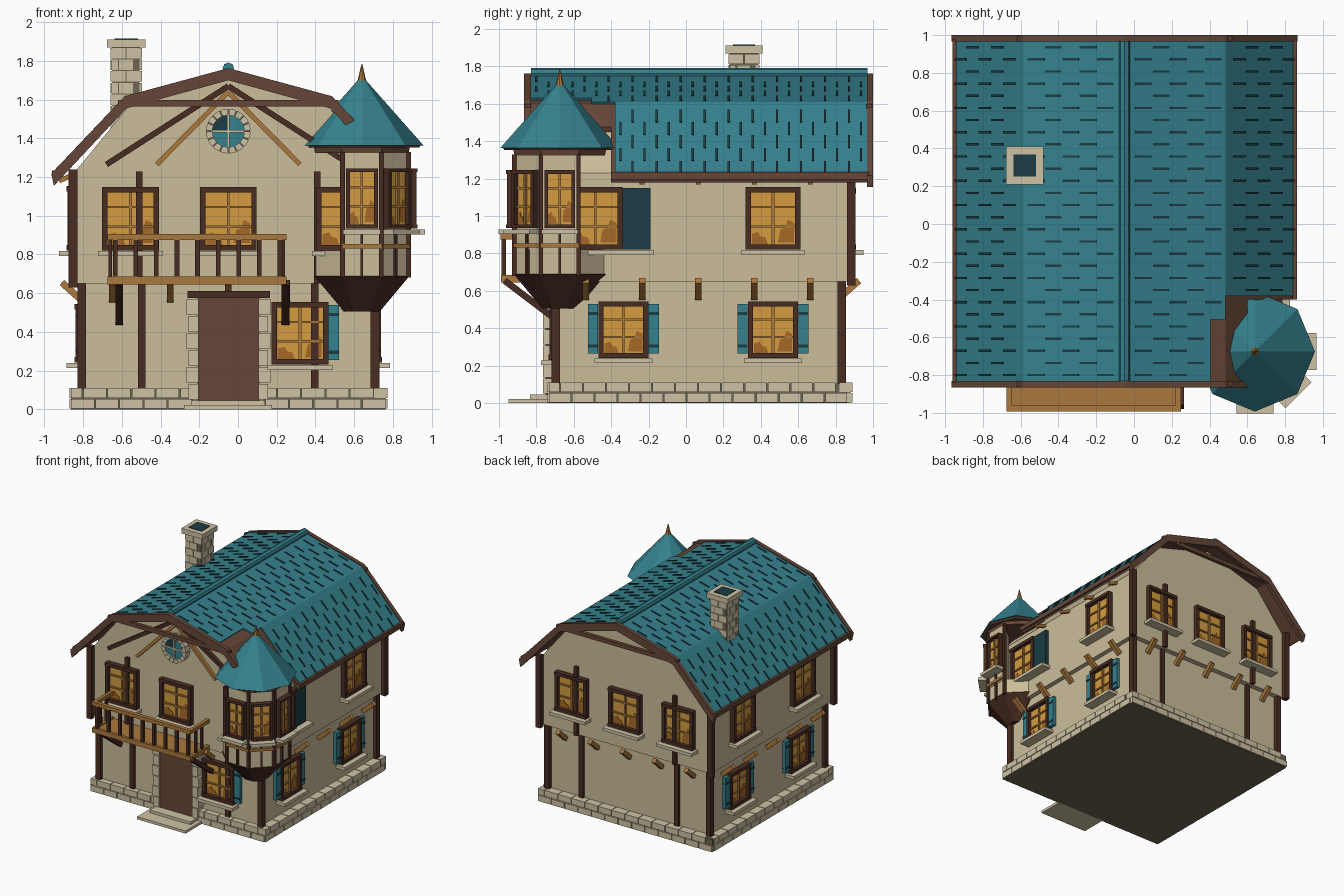
import bpy, bmesh, math
from mathutils import Matrix, Vector

if "Cube" in bpy.data.objects:
    bpy.data.objects.remove(bpy.data.objects["Cube"])

COLORS = {"plaster": "CABC99", "stone": "CCC1A2", "mortar": "6E6654", "roof_teal": "38808C",
          "slate_dark": "213F45", "timber": "66483A", "timber_dark": "4A3027", "timber_light": "AA783F",
          "glass_amber": "D29B42", "glass_orange": "A5682A"}
MATS, PARTS = {}, {}
for n, h in COLORS.items():
    MATS[n] = bpy.data.materials.new(n)
    MATS[n].diffuse_color = [(int(h[i:i + 2], 16) / 255) ** 2.2 for i in (0, 2, 4)] + [1]
I = Matrix.Identity(4)
CX, CY = -0.05, 0.065                    # middle of the house


def part(name, mat):
    return PARTS.setdefault(name, (bmesh.new(), mat))[0]


def box(name, mat, x0, x1, y0, y1, z0, z1, M=I):
    T = Matrix.Translation(((x0 + x1) / 2, (y0 + y1) / 2, (z0 + z1) / 2))
    bmesh.ops.create_cube(part(name, mat), size=1,
                          matrix=M @ T @ Matrix.Diagonal((x1 - x0, y1 - y0, z1 - z0, 1)))


def beam(name, mat, a, b, w, h, M=I):
    a, b = M @ Vector(a), M @ Vector(b)
    R = (b - a).to_track_quat('Y', 'Z').to_matrix().to_4x4()
    box(name, mat, -w / 2, w / 2, 0, (b - a).length, -h / 2, h / 2, Matrix.Translation(a) @ R)


def prism(name, mat, pts, vec, M=I):
    bm = part(name, mat)
    lo = [bm.verts.new(M @ Vector(p)) for p in pts]
    hi = [bm.verts.new(M @ (Vector(p) + Vector(vec))) for p in pts]
    bm.faces.new(lo)
    bm.faces.new(hi[::-1])
    for i in range(len(lo)):
        j = (i + 1) % len(lo)
        bm.faces.new((lo[i], hi[i], hi[j], lo[j]))


def section(name, mat, pts, y0, y1):     # x-z outline pushed along y, x measured from the ridge
    prism(name, mat, [(CX + x, y0, z) for x, z in pts], (0, y1 - y0, 0))


def cone(name, mat, c, z0, r0, z1, r1, n=8, turn=0):
    M = Matrix.Translation((c[0], c[1], (z0 + z1) / 2)) @ Matrix.Rotation(turn, 4, 'Z')
    bmesh.ops.create_cone(part(name, mat), cap_ends=True, segments=n, radius1=r0, radius2=r1,
                          depth=z1 - z0, matrix=M)


def side(deg, d):                        # wall frame: x along the wall, -y outward
    return (Matrix.Translation((CX, CY, 0)) @ Matrix.Rotation(math.radians(deg), 4, 'Z')
            @ Matrix.Translation((0, -d, 0)))


def window(M, x, w, z0, z1, shutters="", sill=0.035):
    M = M @ Matrix.Translation((x, 0, 0))
    h, f = w / 2, 0.028 if w > 0.2 else 0.02
    box("window_glass", "glass_amber", -h, h, -0.012, 0.01, z0, z1, M)
    for s in (-1, 1):
        box("window_frame", "timber_dark", s * h - f / 2, s * h + f / 2, -0.04, 0.01, z0, z1, M)
        # warm blotches on the panes
        b = [(0.2, .08), (.85, .08), (.85, .42), (.6, .48), (.5, .34), (.3, .3)]
        k = 1 if s > 0 else 0.55
        prism("window_glow", "glass_orange", [(s * h * u, -0.016, z0 + (z1 - z0) * v * k) for u, v in b],
              (0, 0.006, 0), M)
    for z in (z0, z1):
        box("window_frame", "timber_dark", -h - f / 2, h + f / 2, -0.045, 0.01, z - f / 2, z + f / 2, M)
    box("window_bars", "timber_light", -0.007, 0.007, -0.026, 0, z0, z1, M)
    for t in (0.36, 0.7):
        z = z0 + (z1 - z0) * t
        box("window_bars", "timber_light", -h, h, -0.024, 0, z - 0.006, z + 0.006, M)
    box("window_sill", "stone", -h - sill, h + sill, -0.085, 0.01, z0 - 0.042, z0 - 0.016, M)
    for s in shutters:
        a = (h + 0.015) if s == "r" else (-h - 0.07)
        box("shutter", "roof_teal", a, a + 0.055, -0.03, 0, z0 + 0.01, z1, M)
        for z in (z0 + 0.05, z1 - 0.05):
            box("shutter_hinge", "slate_dark", a, a + 0.055, -0.034, 0, z - 0.008, z + 0.008, M)


def bricks(name, M, half, z0, z1, rows, length, depth):
    rh, n = (z1 - z0) / rows, max(1, round(2 * half / length))
    for r in range(rows):
        cuts = [-half] + [-half + 2 * half * (i + 0.5 * (r % 2)) / n for i in range(n + 1)] + [half]
        for a, b in zip(cuts, cuts[1:]):
            if b - a > 0.02 and b <= half + 1e-4:
                box(name, "stone", a + 0.003, b - 0.003, 0, depth, z0 + r * rh + 0.003,
                    z0 + (r + 1) * rh - 0.003, M)


# Stone base
box("base_core", "mortar", -0.862, 0.762, -0.73, 0.88, 0, 0.105)
for deg, d, half in ((0, .805, .815), (90, .822, .80), (180, .825, .815), (270, .82, .80)):
    bricks("base_bricks", side(deg, d), half, 0, 0.112, 2, 0.125, 0.07)

# Walls, gables, posts and jetty struts
box("lower_wall", "plaster", -0.80, 0.70, -0.69, 0.82, 0.1, 0.65)
box("upper_wall", "plaster", -0.84, 0.74, -0.735, 0.865, 0.65, 1.23)
GABLE = [(-.79, 1.23), (.79, 1.23), (.52, 1.56), (0, 1.71), (-.52, 1.56)]
section("gable_wall", "plaster", GABLE, -0.735, 0.865)
for sx in (-1, 1):
    for y0, y1 in ((-.72, .81), (-.775, .86)):
        low = y0 > -.75
        xo = 0.78 if low else 0.825
        a = CX + sx * (xo - 0.0225)
        for y in (y0, y1):
            if low or sx < 0 or y > 0:
                box("corner_post", "timber_dark", a - .0225, a + .0225, y, y + 0.045,
                    0.1 if low else 0.63, 0.66 if low else 1.24)
    for deg, dl, du in ((0, .755, .80), (180, .755, .80)):
        box("wall_post", "timber_dark", sx * .447 - .02, sx * .447 + .02, -.02, .01, .1, .65, side(deg, dl))
        box("wall_post", "timber_dark", sx * .46 - .016, sx * .46 + .016, -.03, .01, .65, 1.23, side(deg, du))
for deg in (0, 90, 180, 270):
    for t in (-.6, -.3, 0, .3, .6):
        beam("jetty_strut", "timber_light", (t, 0.0, .565), (t, -0.10, .655), .035, .035, side(deg, .76))
        if deg % 180 and not (deg == 90 and t < -.3):
            beam("rafter_tail", "timber_light", (t, 0.03, 1.23), (t, -0.085, 1.18), .025, .025, side(deg, .79))

# Windows on the four sides
for x in (-.505, 0, .60):
    window(side(0, .80), x, .265, .835, 1.135)
for x in (-.5, 0, .5):
    window(side(180, .80), x, .265, .835, 1.135)
window(side(0, .755), .37, .265, .245, .54, "r")
for deg in (90, 270):
    for x in (-.4, .4):
        window(side(deg, .75), x, .24, .255, .53, "lr")
        if deg == 270 or x > 0:
            window(side(deg, .79), x, .265, .835, 1.14)
window(side(90, .79), -.55, .265, .835, 1.14)
box("dark_pane", "slate_dark", -.42, -.255, -.03, .01, .82, 1.15, side(90, .79))
box("window_sill", "stone", -.42, -.235, -.085, .01, .793, .819, side(90, .79))

# Front gable: braces and round window
for s in (-1, 1):
    beam("gable_brace", "timber_dark", (CX, -.755, 1.67), (CX + s * .63, -.755, 1.265), .03, .03)
    beam("gable_brace_inner", "timber_light", (CX, -.75, 1.64), (CX + s * .37, -.75, 1.265), .025, .025)


def disc(name, mat, r0, r1, a0, a1, y0, y1, n=1):
    arc = [math.radians(a0 + (a1 - a0) * i / n) for i in range(n + 1)]
    pts = [(CX + r1 * math.cos(a), y0, 1.437 + r1 * math.sin(a)) for a in arc]
    pts += [(CX + r0 * math.cos(a), y0, 1.437 + r0 * math.sin(a)) for a in reversed(arc)] if r0 else [(CX, y0, 1.437)]
    prism(name, mat, pts, (0, y1 - y0, 0))


for i in range(16):
    disc("round_window_stones", "stone", .082, .115, i * 22.5 + 1.5, i * 22.5 + 21, -.79, -.73, 2)
disc("round_window_joint", "mortar", .084, .112, 0, 359.9, -.782, -.73, 32)
for q, m in enumerate(("roof_teal", "slate_dark", "roof_teal", "roof_teal")):
    disc("round_window_pane_" + str(q), m, 0, .084, q * 90, q * 90 + 90, -.774, -.73, 8)
box("round_window_cross", "stone", CX - .007, CX + .007, -.785, -.74, 1.355, 1.52)
box("round_window_cross", "stone", CX - .082, CX + .082, -.785, -.74, 1.43, 1.444)

# Roof: timber deck, teal covering, barge boards, ridge
EAVE, KNEE, TOP = (.91, 1.215), (.535, 1.61), (0, 1.755)


def on_roof(x):                          # height of the covering at a distance from the ridge
    a, b = (TOP, KNEE) if x < KNEE[0] else (KNEE, EAVE)
    return a[1] + (b[1] - a[1]) * (x - a[0]) / (b[0] - a[0])


def band(name, mat, xs, up, down, y0, y1, s=1):
    top = [(s * x, on_roof(abs(x)) + up) for x in xs]
    section(name, mat, top + [(x * .985, z - up - down) for x, z in reversed(top)], y0, y1)


band("roof_deck", "timber", (-.905, -.535, 0, .535, .65), -.012, .04, -.85, .985)
band("roof_deck", "timber", (.65, .905), -.012, .04, -.40, .985)
band("roof_cover", "roof_teal", (.91, .535, 0), 0, .013, -.84, .975, -1)
band("roof_cover", "roof_teal", (0, .456), 0, .013, -.84, .975)
band("roof_cover", "roof_teal", (.456, .535), 0, .013, -.505, .975)
band("roof_cover", "roof_teal", (.535, .91), 0, .013, -.38, .975)
band("barge_board", "timber", (-.915, -.535, 0, .535, .65), .008, .055, -.865, -.83)
band("barge_board", "timber", (-.915, -.535, 0, .535, .915), .008, .055, .967, 1.0)
for y in (-.86, .965):
    box("collar_beam", "timber", CX - .57, CX + .57, y, y + .03, 1.565, 1.598)
for s, y0 in ((-1, -.84), (1, -.40)):
    x = CX + s * .90
    box("eave_board", "timber", x - .012, x + .012, y0, .98, 1.195, 1.235)
M = Matrix.Translation((CX, .07, 1.762)) @ Matrix.Rotation(math.pi / 2, 4, 'X')
bmesh.ops.create_cone(part("ridge_cap", "roof_teal"), cap_ends=True, segments=8, radius1=.03, radius2=.03,
                      depth=1.80, matrix=M)
for s in (-1, 1):                        # staggered slate joints running down the slopes
    for a, b in ((TOP, KNEE), (KNEE, EAVE)):
        A, B = Vector((s * a[0], a[1])), Vector((s * b[0], b[1]))
        L, d = (B - A).length, (B - A).normalized()
        n = Vector((-d.y, d.x)) * s * .006
        for j in range(28):
            y = -.80 + j * .0643
            for k in range(3):
                t = .06 + k * .19 + (j % 2) * .095
                p, q = A + d * t, A + d * min(t + .09, L - .01)
                if t > L - .04 or (s > 0 and y < -.36 and (a is KNEE or (p.x > .34 and y < -.5))):
                    continue
                section("slate_joints", "slate_dark", [p, q, q + n, p + n], y - .006, y + .006)

# Chimney
C = Matrix.Translation((-.578, .31, 0))
box("chimney_core", "mortar", -.07, .07, -.078, .078, 1.4, 1.87, C)
for i in range(4):
    M = C @ Matrix.Rotation(i * math.pi / 2, 4, 'Z') @ Matrix.Translation((0, -.082, 0))
    bricks("chimney_bricks", M, .078, 1.45, 1.87, 7, .08, .02)
box("chimney_cap", "stone", -.10, .10, -.10, .10, 1.87, 1.912, C)
box("chimney_opening", "slate_dark", -.06, .06, -.058, .058, 1.9, 1.917, C)

# Door, stone surround and steps
box("door", "timber", -.21, .11, -.75, -.68, .03, .58)
box("door_lintel", "timber_dark", -.26, .165, -.79, -.68, .575, .61)
for r in range(6):
    w, z = .05 + .012 * (r % 2), .05 + r * .0875
    box("door_stones", "stone", -.205 - w, -.205, -.765, -.68, z, z + .082)
    box("door_stones", "stone", .105, .105 + w, -.765, -.68, z, z + .082)
box("door_step", "stone", -.28, .175, -.95, -.72, 0, .022)
box("door_step", "stone", -.24, .14, -.835, -.72, .022, .045)

# Balcony
box("balcony_floor", "timber_light", -.66, .24, -.97, -.73, .65, .672)
box("balcony_edge", "timber_light", -.675, .25, -.99, -.965, .645, .685)
box("balcony_rail", "timber_light", -.675, .25, -.992, -.96, .875, .905)
for x in (-.66, .235):
    box("balcony_rail", "timber_light", x - .014, x + .014, -.97, -.73, .875, .905)
    box("balcony_edge", "timber_light", x - .014, x + .014, -.97, -.73, .645, .685)
    for y in (-.9, -.82):
        box("baluster", "timber_dark", x - .009, x + .009, y - .009, y + .009, .68, .88)
    beam("balcony_brace", "timber_dark", (x * .96 + .02, -.97, .655), (x * .96 + .02, -.70, .45), .04, .035)
for i in range(9):
    x = -.635 + i * .1065
    box("baluster", "timber_dark", x - .012, x + .012, -.987, -.963, .68, .88)

# Corner turret
TC, AP = (.64, -.675), .242
RAD, TURN = AP / math.cos(math.pi / 8), math.pi / 8
corners = [(TC[0] + RAD * math.cos(math.radians(a)), TC[1] + RAD * math.sin(math.radians(a)))
           for a in (-112.5, -67.5, -22.5, 22.5)]
cone("turret_foot", "timber_dark", TC, .505, .10, .69, RAD + .005, 8, TURN)
cone("turret_lower_wall", "plaster", TC, .69, RAD - .005, .82, RAD - .005, 8, TURN)
prism("turret_wall", "plaster", [(x, y, .82) for x, y in corners + [(.72, -.71)]], (0, 0, .52))
cone("turret_band", "timber", TC, 1.325, RAD, 1.37, RAD + .01, 8, TURN)
cone("turret_soffit", "timber", TC, 1.352, .295, 1.364, .305)
cone("turret_roof", "roof_teal", TC, 1.364, .318, 1.715, .008)
cone("turret_spire", "timber_light", TC, 1.69, .024, 1.785, .002)
for x, y in corners:
    box("turret_post", "timber_dark", x - .012, x + .012, y - .012, y + .012, .68, 1.33)
for a, b in zip(corners, corners[1:]):
    beam("turret_rail", "timber_light", (*a, .843), (*b, .843), .025, .022)
for deg in (0, 45, 90):
    M = (Matrix.Translation((*TC, 0)) @ Matrix.Rotation(math.radians(deg), 4, 'Z')
         @ Matrix.Translation((0, -AP, 0)))
    window(M, 0, .145, .945, 1.235, "", .025)
    box("turret_post", "timber_dark", -.007, .007, -.012, .01, .68, .91, M)

# Turn every collected part into an object
for name, (bm, mat) in PARTS.items():
    bmesh.ops.recalc_face_normals(bm, faces=bm.faces)
    me = bpy.data.meshes.new(name)
    bm.to_mesh(me)
    bm.free()
    me.materials.append(MATS[mat])
    bpy.context.collection.objects.link(bpy.data.objects.new(name, me))

for m in bpy.data.materials:
    if m.users and not m.is_grease_pencil:
        m.use_nodes = True
        m.node_tree.nodes["Principled BSDF"].inputs["Base Color"].default_value = m.diffuse_color
